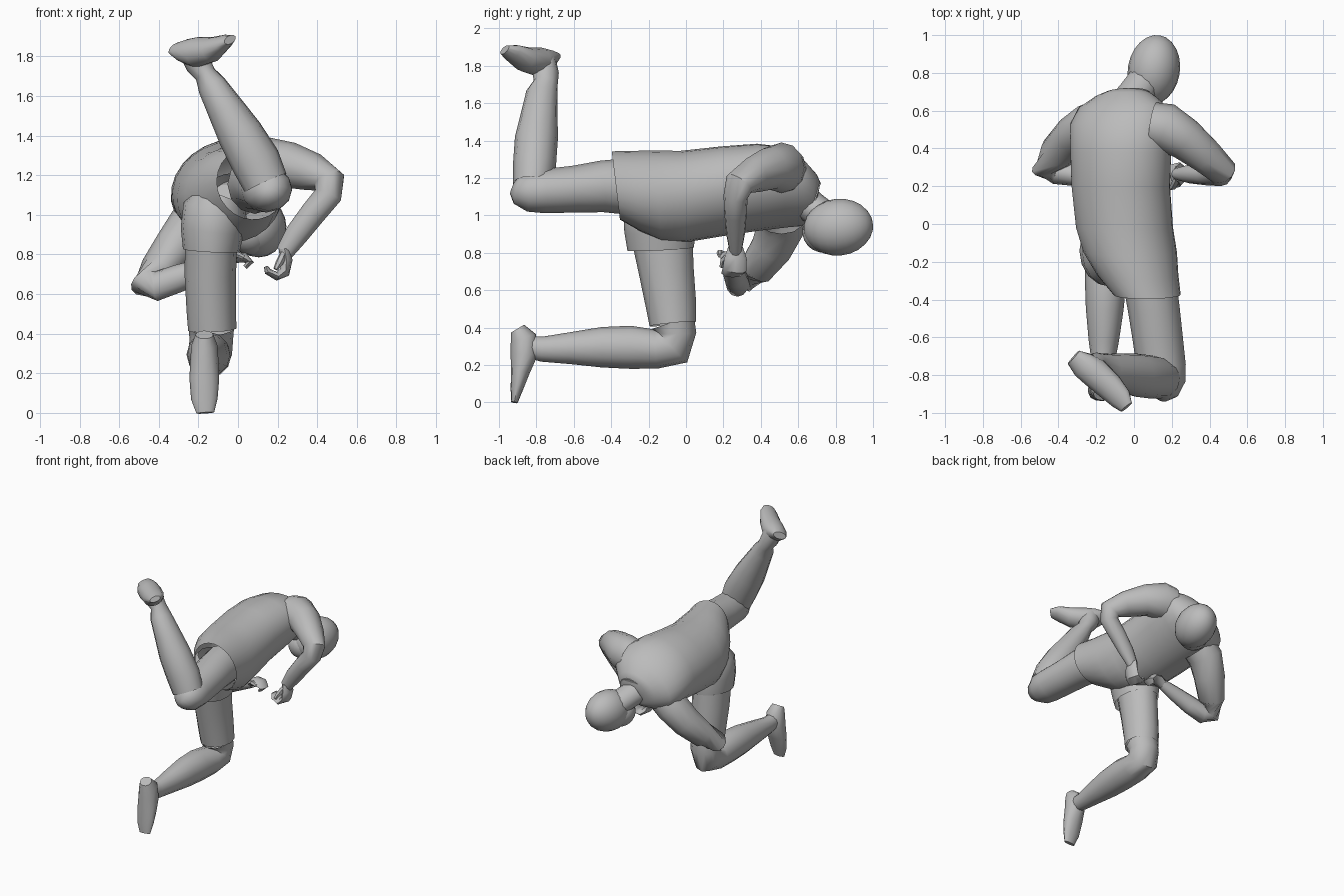
import bpy, bmesh, math
from mathutils import Vector, Matrix

grey = bpy.data.materials.new("plain grey")
grey.diffuse_color = (0.5, 0.5, 0.5, 1)


def finish(name, bm, angle=50):
    """Turn a bmesh into a smooth-shaded named object."""
    bmesh.ops.recalc_face_normals(bm, faces=bm.faces)
    me = bpy.data.meshes.new(name)
    bm.to_mesh(me)
    bm.free()
    ob = bpy.data.objects.new(name, me)
    bpy.context.collection.objects.link(ob)
    me.materials.append(grey)
    bpy.ops.object.select_all(action='DESELECT')
    ob.select_set(True)
    bpy.context.view_layer.objects.active = ob
    bpy.ops.object.shade_smooth_by_angle(angle=math.radians(angle))
    return ob


def skin(name, rings, cap_start, cap_end):
    """Bridge equal-length rings of points and cap the chosen ends."""
    bm = bmesh.new()
    vs = [[bm.verts.new(p) for p in r] for r in rings]
    n = len(vs[0])
    for a, b in zip(vs, vs[1:]):
        for i in range(n):
            j = (i + 1) % n
            bm.faces.new((a[i], a[j], b[j], b[i]))
    if cap_start:
        bm.faces.new(vs[0])
    if cap_end:
        bm.faces.new(vs[-1])
    return finish(name, bm)


def limb(name, path, side=(1, 0, 0), n=12, cap_start=False, cap_end=True):
    """Tube through (x, y, z, half width along side, half depth)."""
    pts = [Vector(p[:3]) for p in path]
    rings = []
    for k, p in enumerate(path):
        d0 = (pts[k] - pts[k - 1]).normalized() if k else Vector()
        d1 = (pts[k + 1] - pts[k]).normalized() if k < len(pts) - 1 else Vector()
        t = (d0 + d1).normalized()
        u = Vector(side)
        u = (u - t * u.dot(t)).normalized()
        v = t.cross(u)
        rings.append([pts[k] + u * p[3] * math.cos(2 * math.pi * i / n)
                      + v * p[4] * math.sin(2 * math.pi * i / n) for i in range(n)])
    return skin(name, rings, cap_start, cap_end)


def rolled(name, sections, n=24):
    """Open loft along y through (x, y, z, half width, half depth, roll, slope)."""
    rings = []
    for x, y, z, w, d, roll, slope in sections:
        c, s = math.cos(math.radians(roll)), math.sin(math.radians(roll))
        ring = []
        for i in range(n):
            a = 2 * math.pi * i / n
            u, v = w * math.cos(a), d * math.sin(a)
            dz = u * s + v * c
            ring.append((x + u * c - v * s, y + slope * dz, z + dz))
        rings.append(ring)
    return skin(name, rings, False, True)


def ball(name, loc, radii, axis):
    bm = bmesh.new()
    rot = Vector(axis).to_track_quat('Z', 'Y').to_matrix().to_4x4()
    bmesh.ops.create_uvsphere(bm, u_segments=20, v_segments=12, radius=1,
                              matrix=Matrix.Translation(loc) @ rot @ Matrix.Diagonal((*radii, 1)))
    return finish(name, bm)


# Shirt, its hem gathered round the raised thigh
rolled("shirt", [
    (0.07, -0.375, 1.16, 0.175, 0.185, 28, -0.12),
    (0.02, -0.27, 1.13, 0.215, 0.215, 28, -0.12),
    (-0.02, -0.15, 1.105, 0.25, 0.24, 28, -0.08),
    (-0.05, -0.02, 1.10, 0.262, 0.24, 28, -0.05),
    (-0.07, 0.20, 1.13, 0.27, 0.23, 28, -0.03),
    (-0.07, 0.38, 1.15, 0.28, 0.22, 27, 0),
    (-0.07, 0.53, 1.15, 0.285, 0.195, 27, 0),
    (-0.06, 0.62, 1.12, 0.25, 0.155, 27, 0.05),
    (-0.05, 0.68, 1.09, 0.16, 0.12, 27, 0.15),
    (-0.04, 0.70, 1.08, 0.11, 0.09, 27, 0.2)])

# Shirt tail over the standing hip
limb("shirt_tail", [
    (-0.09, -0.14, 1.09, 0.13, 0.15), (-0.115, -0.145, 1.02, 0.165, 0.19),
    (-0.13, -0.14, 0.92, 0.16, 0.19), (-0.135, -0.135, 0.82, 0.143, 0.178)],
    n=16, cap_end=False)

# Collar, neck and head
rolled("collar", [(-0.05, 0.63, 1.09, 0.14, 0.115, 27, 0.3),
                  (-0.03, 0.69, 1.07, 0.12, 0.10, 27, 0.3)])
limb("neck", [(-0.02, 0.65, 1.06, 0.10, 0.09), (0.0, 0.68, 1.04, 0.095, 0.085),
              (0.07, 0.78, 0.97, 0.09, 0.08)], cap_end=False)
ball("head", (0.105, 0.815, 0.937), (0.138, 0.152, 0.187), (0.17, 1, 0.1))
ball("jaw", (0.06, 0.735, 0.905), (0.105, 0.105, 0.115), (0.4, 0.7, -0.2))

# Raised leg
limb("raised_thigh", [
    (0.085, -0.32, 1.155, 0.14, 0.15), (0.105, -0.45, 1.155, 0.137, 0.138),
    (0.125, -0.60, 1.14, 0.133, 0.125), (0.145, -0.76, 1.13, 0.13, 0.118),
    (0.155, -0.84, 1.13, 0.118, 0.11), (0.155, -0.90, 1.14, 0.08, 0.08),
    (0.15, -0.925, 1.15, 0.03, 0.04)])
limb("raised_shin", [
    (0.14, -0.82, 1.16, 0.115, 0.105),
    (0.09, -0.81, 1.27, 0.125, 0.115), (0.01, -0.80, 1.41, 0.115, 0.115),
    (-0.06, -0.785, 1.53, 0.095, 0.10), (-0.13, -0.77, 1.65, 0.075, 0.085),
    (-0.165, -0.75, 1.71, 0.055, 0.065), (-0.20, -0.75, 1.76, 0.065, 0.07),
    (-0.23, -0.755, 1.83, 0.07, 0.06)], cap_end=False)
limb("raised_foot", [
    (-0.32, -0.705, 1.84, 0.05, 0.025), (-0.27, -0.745, 1.83, 0.075, 0.055),
    (-0.21, -0.785, 1.82, 0.082, 0.078), (-0.13, -0.86, 1.835, 0.077, 0.063),
    (-0.07, -0.925, 1.87, 0.065, 0.037), (-0.04, -0.97, 1.885, 0.04, 0.02)],
    side=(0.65, 0.7, 0.4), cap_start=True)

# Standing leg with its trouser cuff
limb("standing_thigh", [
    (-0.135, -0.13, 0.90, 0.132, 0.165),
    (-0.14, -0.105, 0.70, 0.13, 0.147), (-0.135, -0.08, 0.52, 0.125, 0.135),
    (-0.13, -0.07, 0.42, 0.122, 0.125)], cap_end=False)
limb("standing_shin", [
    (-0.135, -0.07, 0.43, 0.115, 0.118), (-0.135, -0.05, 0.37, 0.11, 0.105),
    (-0.14, -0.07, 0.30, 0.11, 0.115), (-0.145, -0.16, 0.285, 0.11, 0.105),
    (-0.15, -0.30, 0.295, 0.11, 0.115), (-0.155, -0.45, 0.295, 0.10, 0.108),
    (-0.16, -0.62, 0.29, 0.08, 0.085), (-0.165, -0.77, 0.285, 0.055, 0.067),
    (-0.17, -0.83, 0.295, 0.05, 0.06)], cap_end=False)
limb("standing_foot", [
    (-0.17, -0.90, 0.395, 0.045, 0.04), (-0.17, -0.87, 0.345, 0.065, 0.07),
    (-0.17, -0.865, 0.26, 0.072, 0.073), (-0.17, -0.885, 0.17, 0.075, 0.052),
    (-0.17, -0.905, 0.07, 0.067, 0.033), (-0.165, -0.918, 0.0, 0.045, 0.018)],
    cap_start=True)

# Arms
limb("right_arm", [
    (0.10, 0.52, 1.245, 0.125, 0.13), (0.17, 0.51, 1.255, 0.13, 0.135),
    (0.27, 0.45, 1.25, 0.112, 0.115), (0.38, 0.36, 1.215, 0.095, 0.097),
    (0.462, 0.285, 1.17, 0.08, 0.08), (0.455, 0.265, 1.10, 0.065, 0.07),
    (0.38, 0.265, 1.01, 0.06, 0.065), (0.295, 0.265, 0.90, 0.05, 0.06),
    (0.235, 0.265, 0.81, 0.033, 0.045)], side=(0, 1, 0), cap_end=False)
limb("left_arm", [
    (-0.19, 0.51, 0.99, 0.13, 0.125), (-0.24, 0.51, 0.94, 0.13, 0.12),
    (-0.32, 0.46, 0.83, 0.115, 0.11), (-0.41, 0.375, 0.715, 0.095, 0.092),
    (-0.465, 0.30, 0.655, 0.075, 0.08), (-0.41, 0.275, 0.64, 0.065, 0.075),
    (-0.30, 0.26, 0.68, 0.06, 0.07), (-0.16, 0.25, 0.73, 0.05, 0.055),
    (-0.05, 0.25, 0.765, 0.035, 0.04)], side=(0, 1, 0), cap_end=False)

# Curled hands with thumbs
limb("right_hand", [
    (0.235, 0.265, 0.83, 0.04, 0.03), (0.245, 0.265, 0.77, 0.06, 0.03),
    (0.235, 0.26, 0.71, 0.065, 0.028), (0.195, 0.25, 0.69, 0.062, 0.022),
    (0.15, 0.245, 0.715, 0.05, 0.018), (0.14, 0.245, 0.74, 0.03, 0.01)],
    side=(0, 1, 0), n=8, cap_start=True)
limb("right_thumb", [(0.23, 0.24, 0.80, 0.02, 0.02), (0.21, 0.20, 0.76, 0.02, 0.018),
                     (0.19, 0.19, 0.725, 0.012, 0.012)], n=6)
limb("left_hand", [
    (-0.07, 0.25, 0.76, 0.035, 0.035), (-0.02, 0.245, 0.785, 0.055, 0.03),
    (0.03, 0.24, 0.785, 0.06, 0.026), (0.06, 0.235, 0.76, 0.05, 0.02),
    (0.035, 0.235, 0.735, 0.035, 0.012)], side=(0, 1, 0), n=8, cap_start=True)
limb("left_thumb", [(-0.04, 0.22, 0.78, 0.02, 0.02), (0.0, 0.18, 0.80, 0.018, 0.018),
                    (0.03, 0.18, 0.785, 0.012, 0.012)], side=(0, 1, 0), n=6)
